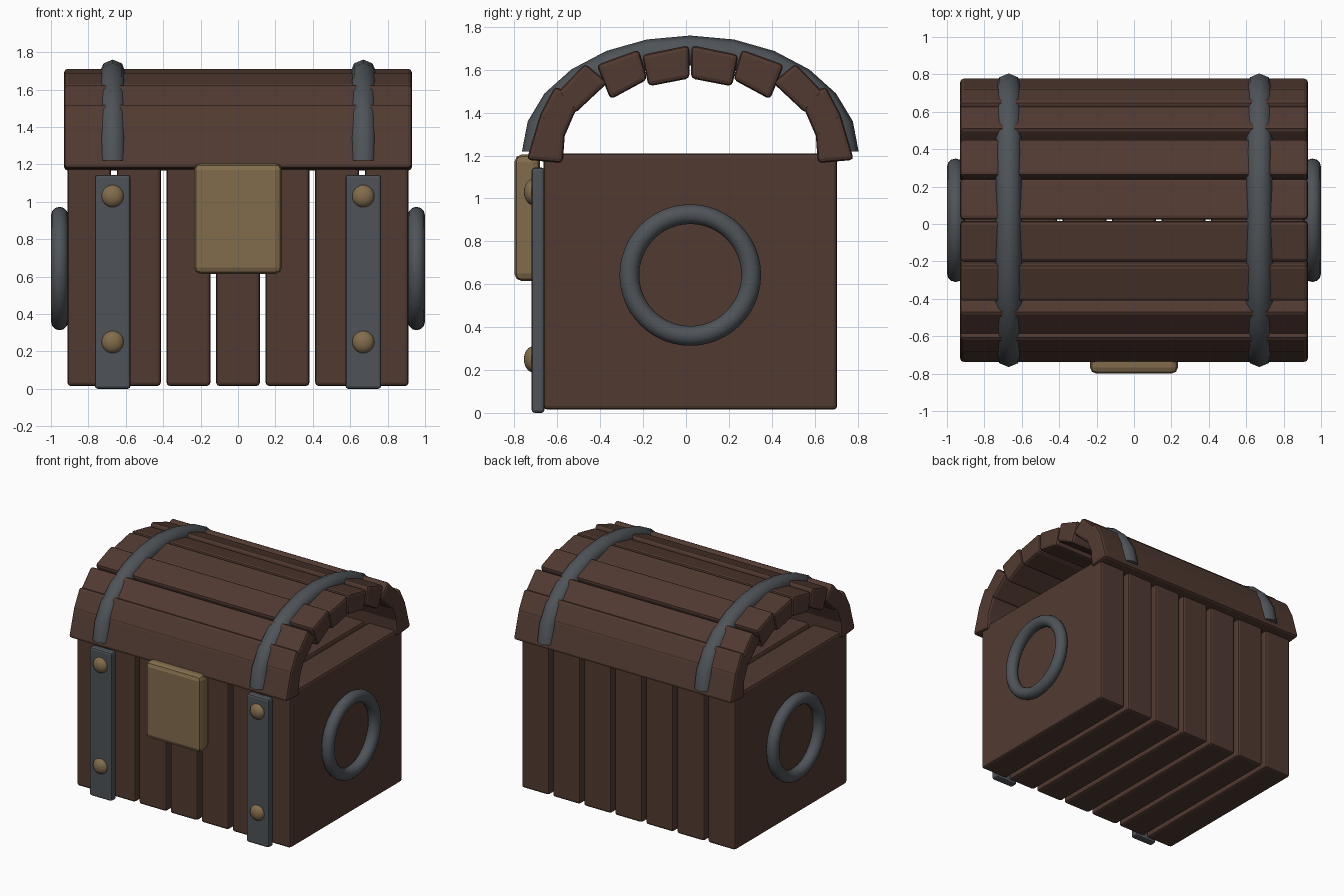
import bpy, bmesh, math
from mathutils import Matrix

if "Cube" in bpy.data.objects:
    bpy.data.objects.remove(bpy.data.objects["Cube"], do_unlink=True)


def material(name, rgb):
    m = bpy.data.materials.new(name)
    m.use_nodes = True
    colour = (*rgb, 1)
    m.diffuse_color = colour
    bsdf = m.node_tree.nodes["Principled BSDF"]
    bsdf.inputs["Base Color"].default_value = colour
    bsdf.inputs["Roughness"].default_value = 0.7
    return m


WOOD = material("dark_wood", (0.083, 0.042, 0.031))
STEEL = material("grey_steel", (0.077, 0.088, 0.099))
BRASS = material("dull_brass", (0.225, 0.152, 0.073))
MID = 0.02  # depth position of the chest centre


def finish(bm, name, mat, bevel=0, segments=2, smooth=None):
    """Turn a bmesh into a named object with optional bevel and smooth shading."""
    bmesh.ops.recalc_face_normals(bm, faces=bm.faces)
    if bevel:
        bmesh.ops.bevel(bm, geom=bm.edges[:], offset=bevel, segments=segments,
                        profile=0.5, affect='EDGES')
    mesh = bpy.data.meshes.new(name)
    bm.to_mesh(mesh)
    bm.free()
    mesh.materials.append(mat)
    obj = bpy.data.objects.new(name, mesh)
    bpy.context.collection.objects.link(obj)
    if smooth:
        bpy.ops.object.select_all(action='DESELECT')
        obj.select_set(True)
        bpy.context.view_layer.objects.active = obj
        bpy.ops.object.shade_smooth_by_angle(angle=math.radians(smooth))
    return obj


def box(name, mat, x, y, z, bevel, segments=2):
    """Bevelled box from (min, max) ranges."""
    bm = bmesh.new()
    bmesh.ops.create_cube(bm, size=1)
    for v in bm.verts:
        for i, (lo, hi) in enumerate((x, y, z)):
            v.co[i] = lo if v.co[i] < 0 else hi
    return finish(bm, name, mat, bevel, segments)


def sweep(name, mat, path, sides, radius, closed):
    """Round bar through (point, across, outward) frames."""
    bm = bmesh.new()
    rings = []
    for p, across, out in path:
        ring = []
        for k in range(sides):
            a = math.tau * k / sides
            offset = [radius * (math.sin(a) * s + math.cos(a) * o)
                      for s, o in zip(across, out)]
            ring.append(bm.verts.new([c + d for c, d in zip(p, offset)]))
        rings.append(ring)
    count = len(rings)
    for i in range(count if closed else count - 1):
        a, b = rings[i], rings[(i + 1) % count]
        for k in range(sides):
            n = (k + 1) % sides
            bm.faces.new((a[k], a[n], b[n], b[k]))
    if not closed:
        bm.faces.new(rings[0])
        bm.faces.new(rings[-1])
    return finish(bm, name, mat, smooth=50)


# Body: seven deep slabs with open gaps between them
for i in range(7):
    c = (i - 3) * 0.265
    box(f"body_slab_{i + 1}", WOOD, (c - 0.117, c + 0.117),
        (-0.665, 0.705), (0.015, 1.21), 0.018)

# Lid: plank cross-sections for the front half, mirrored to the back
sections = [
    [(0.763, 1.18), (0.70, 1.395), (0.58, 1.365), (0.595, 1.165)],
    [(0.71, 1.375), (0.63, 1.525), (0.515, 1.455), (0.595, 1.27)],
    [(0.625, 1.49), (0.49, 1.63), (0.385, 1.54), (0.54, 1.395)],
    [(0.437, 1.623), (0.24, 1.695), (0.2, 1.555), (0.372, 1.462)],
    [(0.225, 1.67), (0.005, 1.715), (0.003, 1.56), (0.195, 1.523)],
]
for side, label in ((-1, "front"), (1, "back")):
    for i, section in enumerate(sections):
        bm = bmesh.new()
        ends = [[bm.verts.new((x, MID + side * y, z)) for y, z in section]
                for x in (-0.93, 0.93)]
        bm.faces.new(ends[0])
        bm.faces.new(ends[1])
        for k in range(4):
            n = (k + 1) % 4
            bm.faces.new((ends[0][k], ends[0][n], ends[1][n], ends[1][k]))
        finish(bm, f"lid_plank_{label}_{i + 1}", WOOD, 0.02)

# Metalwork repeated on the left and right
for side, label in ((1, "left"), (-1, "right")):
    x = side * 0.67

    # Half-sunk band over the lid
    arch = []
    for i in range(13):
        a = math.pi * i / 12
        c, s = math.cos(a), math.sin(a)
        arch.append(((x, MID + 0.715 * c, 1.22 + 0.47 * s), (1, 0, 0), (0, c, s)))
    sweep(f"lid_band_{label}", STEEL, arch, 8, 0.07, False)

    # Front strap and its rivets
    box(f"front_strap_{label}", STEEL, (x - 0.095, x + 0.095),
        (-0.72, -0.66), (0, 1.144), 0.014)
    for z, place in ((1.03, "upper"), (0.25, "lower")):
        bm = bmesh.new()
        bmesh.ops.create_uvsphere(bm, u_segments=24, v_segments=12, radius=0.06)
        bm.transform(Matrix.Translation((x, -0.715, z)) @ Matrix.Diagonal((1, 0.68, 1, 1)))
        finish(bm, f"rivet_{label}_{place}", BRASS, smooth=60)

    # Ring handle
    loop = []
    for i in range(48):
        a = math.tau * i / 48
        c, s = math.cos(a), math.sin(a)
        loop.append(((side * 0.954, MID + 0.284 * c, 0.643 + 0.284 * s),
                     (1, 0, 0), (0, c, s)))
    sweep(f"ring_handle_{label}", STEEL, loop, 12, 0.046, True)

# Lock plate
box("lock_plate", BRASS, (-0.235, 0.235), (-0.80, -0.68), (0.615, 1.205), 0.034)
